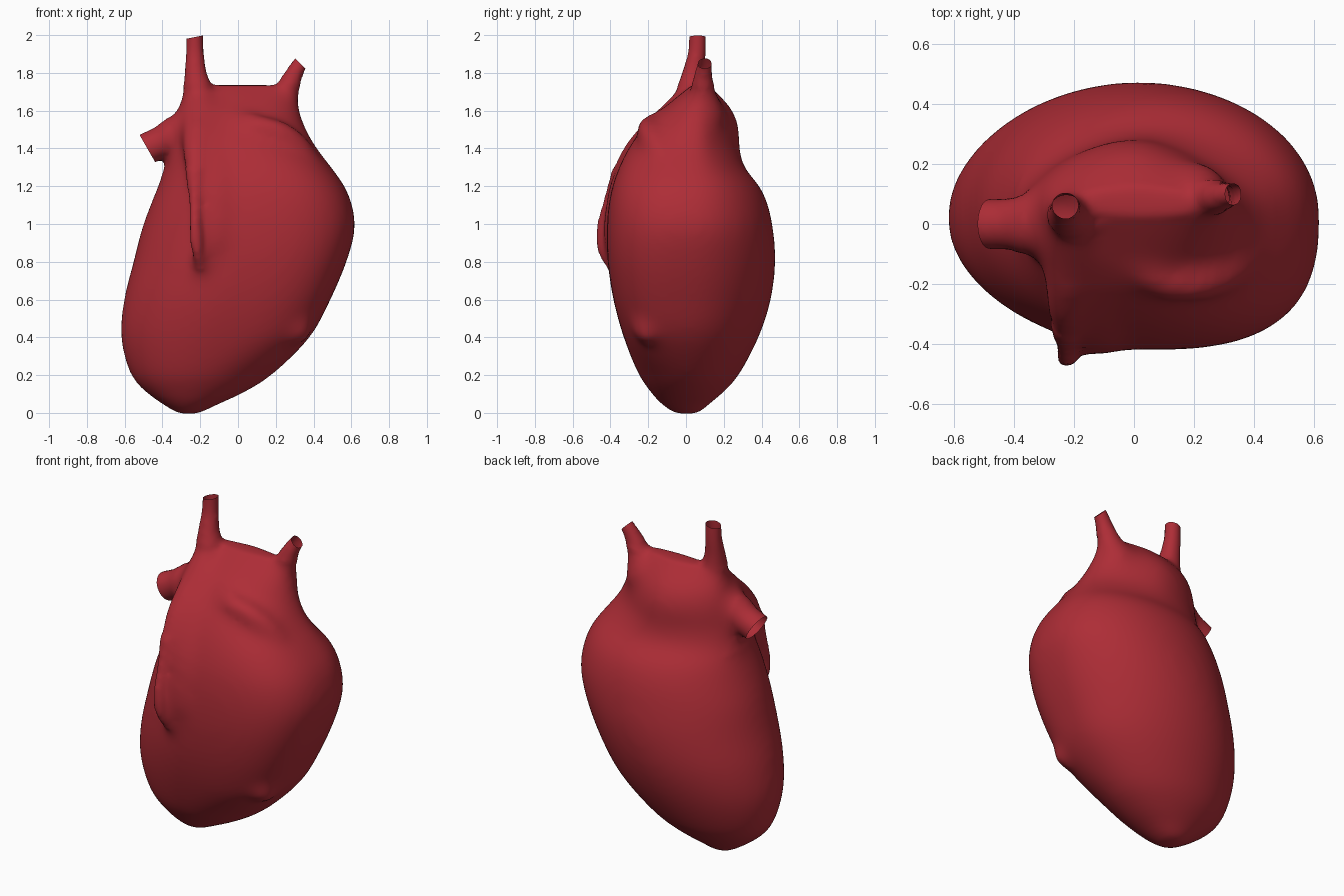
import bpy, bmesh, math
from mathutils import Vector

if "Cube" in bpy.data.objects:
    bpy.data.objects.remove(bpy.data.objects["Cube"])

red = bpy.data.materials.new("heart red")
red.diffuse_color = (0.42, 0.026, 0.037, 1)
red.use_nodes = True
red.node_tree.nodes["Principled BSDF"].inputs["Base Color"].default_value = red.diffuse_color
bm = bmesh.new()


def refine(rows, k=4):
    """Catmull-Rom interpolation between rows of numbers."""
    out = []
    for i in range(len(rows) - 1):
        a, b, c, d = (rows[min(max(j, 0), len(rows) - 1)] for j in (i - 1, i, i + 1, i + 2))
        for s in range(k):
            t = s / k
            out.append([0.5 * (2 * q + (r - p) * t + (2 * p - 5 * q + 4 * r - w) * t * t
                               + (3 * q - p - 3 * r + w) * t ** 3) for p, q, r, w in zip(a, b, c, d)])
    return out + [list(rows[-1])]


def loft(rings):
    """Skin a list of closed rings and cap both ends."""
    vs = [[bm.verts.new(p) for p in r] for r in rings]
    n = len(vs[0])
    for a, b in zip(vs, vs[1:]):
        for i in range(n):
            j = (i + 1) % n
            bm.faces.new((a[i], a[j], b[j], b[i]))
    bm.faces.new(vs[0][::-1])
    bm.faces.new(vs[-1])


def ramp(z, a, b):
    return min(max((z - a) / (b - a), 0), 1)


def body_ring(z, x0, x1, y0, y1, yc, n=64):
    """Oval section: boxy at front right, leaner at the upper back."""
    pts = []
    for i in range(n):
        c, s = math.cos(2 * math.pi * i / n), math.sin(2 * math.pi * i / n)
        e = 2.0
        if s < 0 and c > 0:
            e += 1.0 * ramp(z, 0.2, 0.4) * (1 - ramp(z, 1.3, 1.55)) - 0.3 * ramp(z, 0.6, 1.0) * (1 - ramp(z, 1.3, 1.55))
        elif s > 0:
            e -= (0.6 if c > 0 else 0.3) * ramp(z, 1.25, 1.42)
        px = math.copysign(abs(c) ** (2 / e), c)
        py = math.copysign(abs(s) ** (2 / e), s)
        pts.append(((x0 + x1) / 2 + (x1 - x0) / 2 * px,
                    yc + (y1 - yc if s > 0 else yc - y0) * py, z))
    return pts


def tube(path, n=20):
    """Round tube through (x, y, z, radius) points."""
    path = refine(path)
    ps = [Vector(p[:3]) for p in path]
    rings = []
    for i, p in enumerate(ps):
        d = (ps[min(i + 1, len(ps) - 1)] - ps[max(i - 1, 0)]).normalized()
        u = d.cross(Vector((0.1, 1, 0))).normalized()
        v = d.cross(u)
        r = path[i][3]
        rings.append([p + r * (math.cos(2 * math.pi * k / n) * u + math.sin(2 * math.pi * k / n) * v)
                      for k in range(n)])
    loft(rings)


# main body: z, left, right, front, back, widest depth
loft([body_ring(*r) for r in refine((
    (-0.01, -0.32, -0.21, -0.06, 0.07, 0.01),
    (0.05, -0.41, -0.09, -0.14, 0.13, 0.01),
    (0.10, -0.48, 0.02, -0.18, 0.19, 0.01),
    (0.20, -0.57, 0.18, -0.25, 0.28, 0.02),
    (0.40, -0.622, 0.38, -0.33, 0.385, 0.02),
    (0.60, -0.605, 0.49, -0.385, 0.45, 0.02),
    (0.80, -0.555, 0.575, -0.415, 0.474, 0.02),
    (0.97, -0.512, 0.62, -0.42, 0.462, 0.03),
    (1.10, -0.465, 0.605, -0.41, 0.435, 0.03),
    (1.20, -0.425, 0.565, -0.39, 0.39, 0.04),
    (1.30, -0.39, 0.495, -0.355, 0.31, 0.05),
    (1.40, -0.37, 0.42, -0.305, 0.285, 0.06),
    (1.50, -0.35, 0.365, -0.235, 0.285, 0.07),
    (1.60, -0.32, 0.33, -0.135, 0.25, 0.08),
    (1.68, -0.28, 0.31, -0.04, 0.18, 0.08),
    (1.735, -0.22, 0.27, 0.03, 0.12, 0.08)))])

# upper, left and side vessels
tube([(-0.2, 0.05, 1.58, .13), (-0.212, 0.03, 1.7, .085), (-0.225, 0.04, 1.8, .06),
      (-0.228, 0.06, 1.92, .048), (-0.228, 0.062, 2.07, .046)])
tube([(0.2, 0.09, 1.58, .13), (0.255, 0.09, 1.69, .075), (0.285, 0.09, 1.77, .053),
      (0.33, 0.1, 1.85, .041), (0.385, 0.1, 1.91, .041)])
tube([(-0.18, 0.02, 1.5, .17), (-0.33, 0, 1.46, .115), (-0.41, 0, 1.43, .088),
      (-0.48, 0, 1.40, .086), (-0.545, 0, 1.362, .086)])

# front ridge, with a broad backing on its right
tube([(-0.20, -0.0, 1.62, .10), (-0.205, -0.09, 1.53, .10), (-0.22, -0.23, 1.42, .08),
      (-0.225, -0.33, 1.29, .06), (-0.228, -0.40, 1.13, .038), (-0.228, -0.44, 1.0, .035),
      (-0.222, -0.446, 0.89, .035), (-0.20, -0.40, 0.79, .035), (-0.18, -0.34, 0.7, .03)])
tube([(-0.11, -0.02, 1.55, .12), (-0.12, -0.16, 1.38, .14), (-0.115, -0.26, 1.2, .14),
      (-0.11, -0.295, 1.05, .137), (-0.115, -0.30, 0.9, .133), (-0.11, -0.25, 0.74, .12)])

# curved shoulder fold
tube([(0.0, -0.12, 1.56, .05), (0.1, -0.195, 1.52, .06), (0.22, -0.195, 1.485, .065),
      (0.31, -0.165, 1.42, .065), (0.38, -0.125, 1.33, .06), (0.43, -0.1, 1.22, .05)])

# lower front bump
tube([(0.20, -0.13, 0.62, .13), (0.26, -0.17, 0.51, .125), (0.31, -0.19, 0.44, .095),
      (0.33, -0.16, 0.40, .06)])

bmesh.ops.recalc_face_normals(bm, faces=bm.faces[:])
me = bpy.data.meshes.new("heart")
bm.to_mesh(me)
bm.free()
heart = bpy.data.objects.new("heart", me)
bpy.context.collection.objects.link(heart)

# fuse the parts into one skin
mod = heart.modifiers.new("fuse", 'REMESH')
mod.mode = 'VOXEL'
mod.voxel_size = 0.018
bpy.context.view_layer.objects.active = heart
heart.select_set(True)
bpy.ops.object.modifier_apply(modifier=mod.name)

# soften the joins, gently on the vessels and the ridge
bm = bmesh.new()
bm.from_mesh(heart.data)
for i in range(26):
    vs = [v for v in bm.verts if i < 3 or ((v.co.z < 1.72 and v.co.x > -0.37 or v.co.z < 1.25)
          and (i < 10 or not (v.co.x < -0.17 and v.co.y < -0.3 and 0.75 < v.co.z < 1.3)))]
    bmesh.ops.smooth_vert(bm, verts=vs, factor=0.5, use_axis_x=True, use_axis_y=True, use_axis_z=True)

# cut the vessel ends open
for p, d in (((-0.226, 0.06, 1.99), (-0.2, 0, 1)),
             ((0.33, 0.1, 1.85), (0.7, 0, 0.7)),
             ((-0.48, 0, 1.40), (-0.87, 0, -0.5))):
    p = Vector(p)
    fs = [f for f in bm.faces if (f.calc_center_median() - p).length < 0.16]
    geom = list({e for f in fs for e in (*f.verts, *f.edges, f)})
    bmesh.ops.bisect_plane(bm, geom=geom, plane_co=p, plane_no=Vector(d).normalized(), clear_outer=True)
for f in bm.faces:
    f.smooth = True
    f.material_index = 0
bm.to_mesh(heart.data)
bm.free()
heart.data.materials.clear()
heart.data.materials.append(red)
